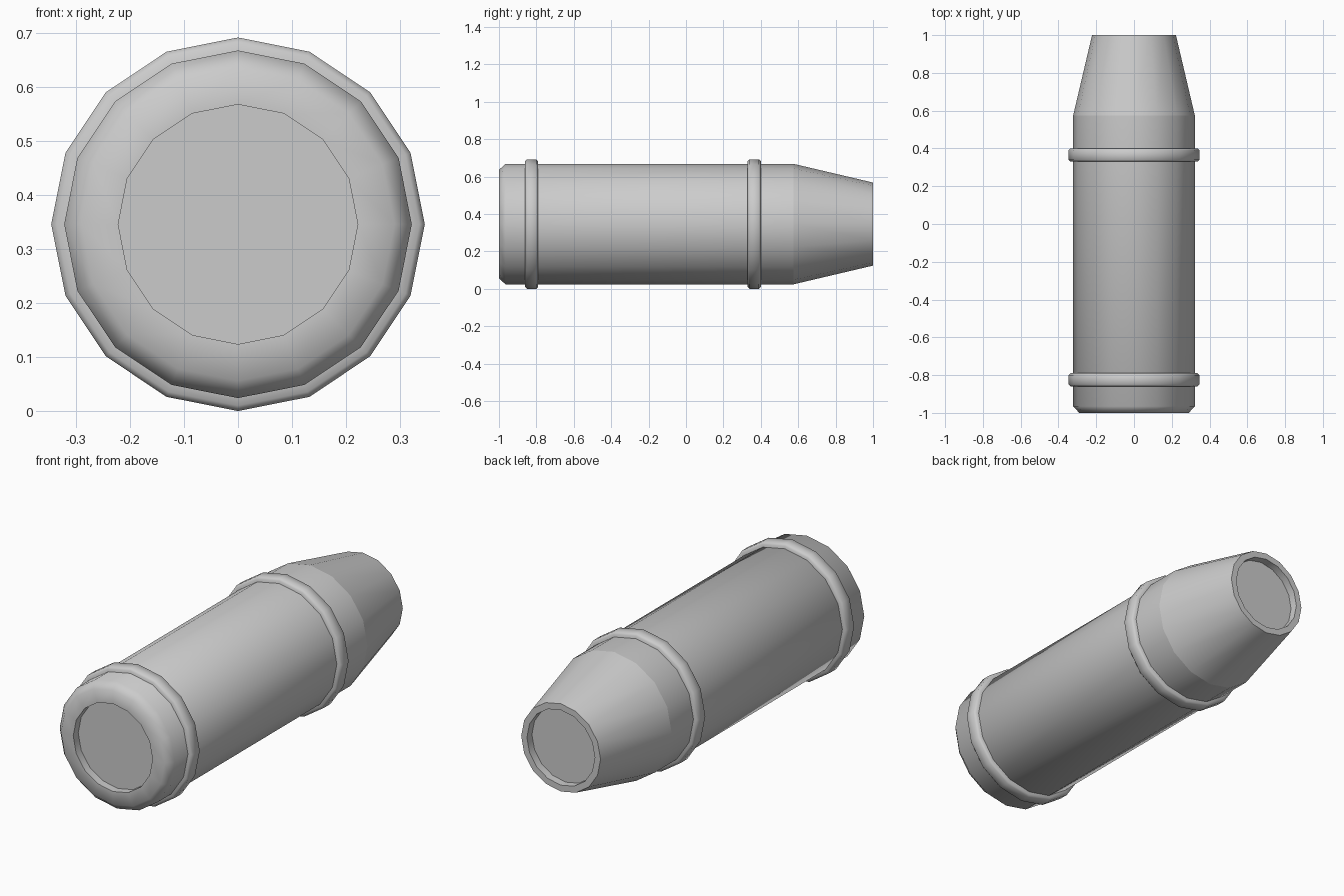
import bpy, bmesh, math
from mathutils import Vector

cube = bpy.data.objects.get("Cube")
if cube:
    bpy.data.objects.remove(cube, do_unlink=True)

SIDES = 16
AXIS_Z = 0.346

grey = bpy.data.materials.new("plain grey")
grey.use_nodes = True
colour = (0.6, 0.6, 0.6, 1)
grey.diffuse_color = colour
grey.node_tree.nodes["Principled BSDF"].inputs["Base Color"].default_value = colour


def lathe(name, profile, closed=False, crease_y=None):
    """Turn (y, radius) points around the long axis; open ends get flat discs."""
    bm = bmesh.new()
    rings = []
    for y, r in profile:
        ring = []
        for i in range(SIDES):
            a = math.tau * i / SIDES
            ring.append(bm.verts.new((r * math.sin(a), y, AXIS_Z + r * math.cos(a))))
        rings.append(ring)
    pairs = list(zip(rings, rings[1:]))
    if closed:
        pairs.append((rings[-1], rings[0]))
    else:
        bm.faces.new(rings[0])
        bm.faces.new(rings[-1])
    for a, b in pairs:
        for i in range(SIDES):
            j = (i + 1) % SIDES
            bm.faces.new((a[i], a[j], b[j], b[i]))
    bmesh.ops.recalc_face_normals(bm, faces=bm.faces)
    for f in bm.faces:
        f.smooth = True
    # Keep right-angled rims and the shoulder crisp
    for e in bm.edges:
        on_crease = crease_y is not None and all(abs(v.co.y - crease_y) < 1e-4 for v in e.verts)
        e.smooth = e.calc_face_angle(0) < math.radians(55) and not on_crease
    mesh = bpy.data.meshes.new(name)
    bm.to_mesh(mesh)
    bm.free()
    mesh.materials.append(grey)
    obj = bpy.data.objects.new(name, mesh)
    bpy.context.collection.objects.link(obj)
    return obj


# Body with recessed base, bevelled edge, tapered nose and recessed tip
lathe("body", [(-0.96, 0.222), (-1, 0.222), (-1, 0.29), (-0.965, 0.322),
               (0.575, 0.322), (1, 0.222), (1, 0.19), (0.96, 0.19)], crease_y=0.575)

# Two raised bands with softened edges
for name, y in (("rear_band", 0.365), ("front_band", -0.825)):
    section = [(-0.035, 0.31), (-0.035, 0.336), (-0.025, 0.346),
               (0.025, 0.346), (0.035, 0.336), (0.035, 0.31)]
    lathe(name, [(y + dy, r) for dy, r in section], closed=True)
